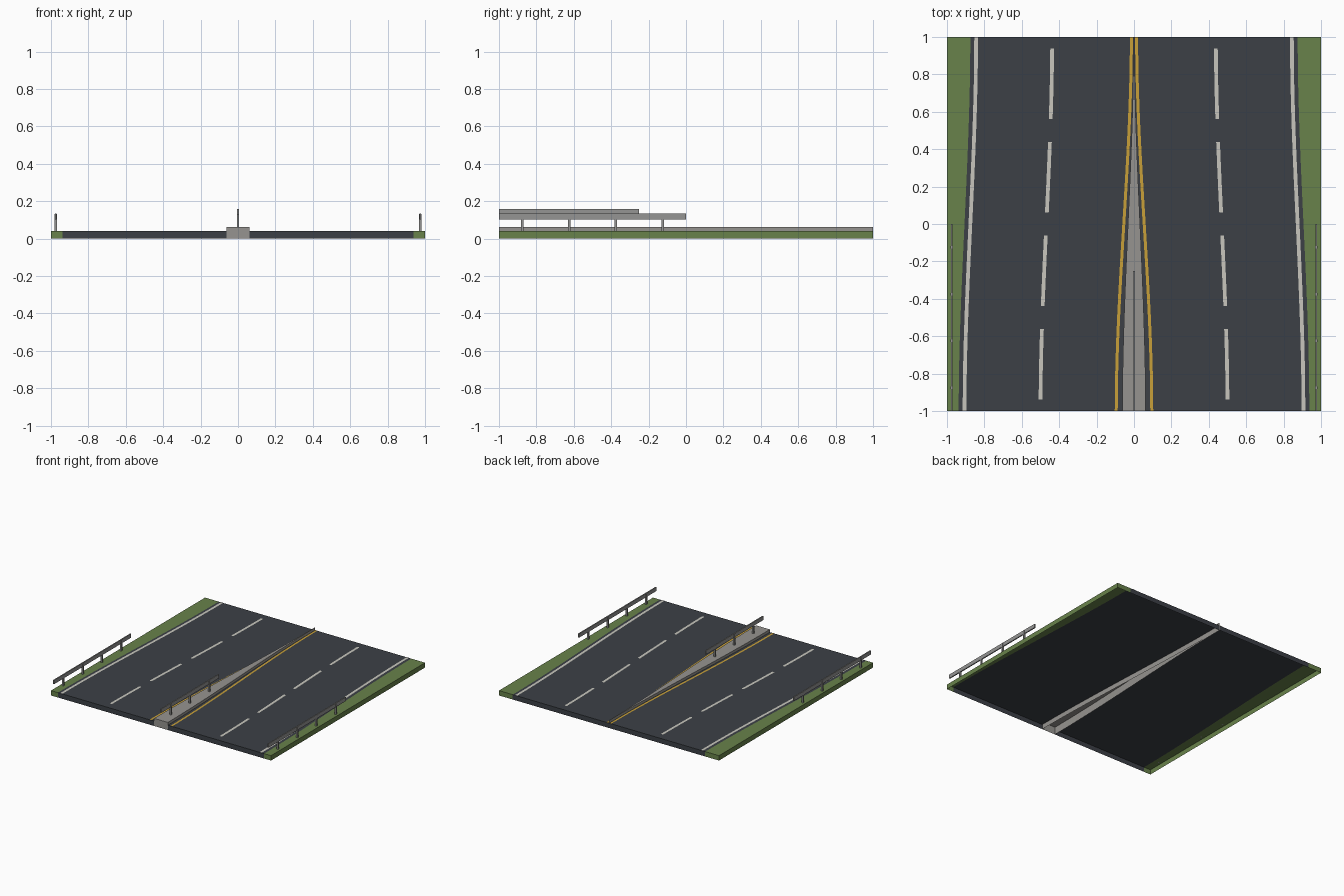
import bpy, bmesh

cube = bpy.data.objects.get("Cube")
if cube:
    bpy.data.objects.remove(cube, do_unlink=True)

SEGMENTS = 16
DECK = 0.04       # road and verge height
KERB = 0.0625     # median height
PAINT = 0.0415    # paint height
PAINT_W = 0.01    # half width of painted lines


def material(name, rgb):
    mat = bpy.data.materials.new(name)
    mat.use_nodes = True
    mat.diffuse_color = (*rgb, 1)
    bsdf = mat.node_tree.nodes["Principled BSDF"]
    bsdf.inputs["Base Color"].default_value = (*rgb, 1)
    bsdf.inputs["Roughness"].default_value = 0.9
    return mat


ASPHALT = material("asphalt", (0.045, 0.051, 0.061))
GRASS = material("grass green", (0.138, 0.223, 0.069))
CONCRETE = material("concrete grey", (0.305, 0.296, 0.279))
STEEL = material("steel grey", (0.30, 0.30, 0.295))
WHITE = material("white paint", (0.58, 0.565, 0.515))
YELLOW = material("yellow paint", (0.578, 0.352, 0.04))


def ease(front, back):
    """Smooth sideways shift along the road, from the front edge to the back."""
    def x_at(y):
        t = (y + 1) / 2
        return front + (back - front) * t * t * (3 - 2 * t)
    return x_at


def finish(name, bm, mat):
    bmesh.ops.remove_doubles(bm, verts=bm.verts, dist=0.00001)
    bmesh.ops.recalc_face_normals(bm, faces=bm.faces)
    mesh = bpy.data.meshes.new(name)
    bm.to_mesh(mesh)
    bm.free()
    mesh.materials.append(mat)
    obj = bpy.data.objects.new(name, mesh)
    bpy.context.collection.objects.link(obj)
    return obj


def strip(name, left, right, top, mat, bottom=0.0, y0=-1.0, y1=1.0,
          walls="", segments=SEGMENTS):
    """Strip between two edge curves, with an open underside.
    walls: l, r = along the edges, e = front and back ends."""
    bm = bmesh.new()
    rows = []
    for i in range(segments + 1):
        y = y0 + (y1 - y0) * i / segments
        rows.append([bm.verts.new((x, y, z)) for x, z in (
            (left(y), bottom), (left(y), top), (right(y), top), (right(y), bottom))])
    for a, b in zip(rows, rows[1:]):
        for k, tag in enumerate("ltr"):
            if tag == "t" or tag in walls:
                bm.faces.new((a[k], a[k + 1], b[k + 1], b[k]))
    if "e" in walls:
        bm.faces.new(rows[0][::-1])
        bm.faces.new(rows[-1])
    bmesh.ops.delete(bm, geom=[v for v in bm.verts if not v.link_faces], context="VERTS")
    obj = finish(name, bm, mat)
    # Flat paint must face upwards
    if not walls and obj.data.polygons[0].normal.z < 0:
        obj.data.flip_normals()
    return obj


def line(name, path, mat, side, half=PAINT_W, **span):
    return strip(name, lambda y: side * path(y) - half,
                 lambda y: side * path(y) + half, PAINT, mat, **span)


def box(name, center, size, mat):
    bm = bmesh.new()
    bmesh.ops.create_cube(bm, size=1)
    bmesh.ops.scale(bm, vec=size, verts=bm.verts)
    bmesh.ops.translate(bm, vec=center, verts=bm.verts)
    return finish(name, bm, mat)


def guardrail(name, x, base, beam_z, y_end, posts):
    box(name + "_beam", (x, (y_end - 1) / 2, beam_z), (0.009, y_end + 1, 0.032), STEEL)
    for i in range(posts):
        top = beam_z + 0.014
        box(f"{name}_post_{i + 1}", (x, -0.875 + i * 0.25, (base + top) / 2),
            (0.0125, 0.0125, top - base), STEEL)


# Edge curves, for the left half of the road
median_edge = ease(0.0625, 0.002)
yellow_path = ease(0.095, 0.014)
lane_path = ease(0.5, 0.4375)
shoulder_path = ease(0.906, 0.844)
verge_edge = ease(0.9375, 0.875)

# Central median, open below
strip("median", lambda y: -median_edge(y), median_edge, KERB, CONCRETE, walls="lre")

for side, label in ((1, "left"), (-1, "right")):
    def mirrored(path, s=side):
        return lambda y: s * path(y)

    # Carriageway and grass verge
    strip(label + "_carriageway", mirrored(median_edge), mirrored(verge_edge),
          DECK, ASPHALT, walls="e")
    strip(label + "_verge", mirrored(verge_edge), lambda y, s=side: s,
          DECK, GRASS, walls="re")

    # Painted lines
    line(label + "_shoulder_line", shoulder_path, WHITE, side)
    line(label + "_median_line", yellow_path, YELLOW, side, half=0.008)
    for i in range(4):
        mid = -0.75 + i * 0.5
        line(f"{label}_lane_dash_{i + 1}", lane_path, WHITE, side,
             y0=mid - 0.1875, y1=mid + 0.1875, segments=3)

    # Roadside guardrail
    guardrail(label + "_guardrail", side * 0.975, DECK, 0.117, 0.0, 4)

# Guardrail on the median
guardrail("median_guardrail", 0, KERB, 0.141, -0.25, 3)
